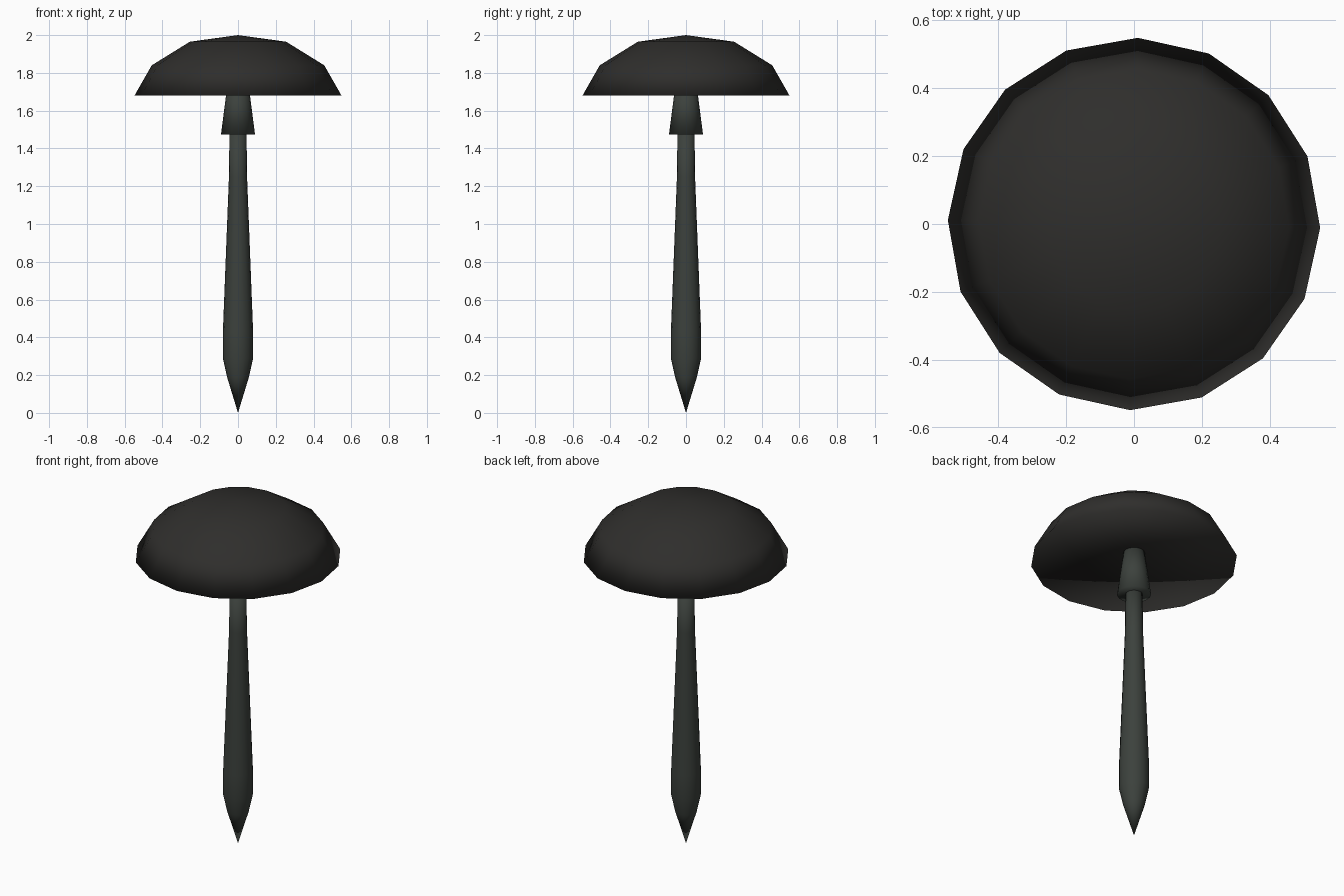
import bpy, bmesh, math

if "Cube" in bpy.data.objects:
    bpy.data.objects.remove(bpy.data.objects["Cube"])


def material(name, rgb):
    m = bpy.data.materials.new(name)
    m.diffuse_color = (*rgb, 1)
    m.use_nodes = True
    m.node_tree.nodes["Principled BSDF"].inputs["Base Color"].default_value = m.diffuse_color
    return m


def lathe(name, profile, sides, mat, turn=0.0):
    """Spin (radius, z) points around z; radius 0 becomes a single pole vertex."""
    bm = bmesh.new()
    rings = []
    for r, z in profile:
        n = 1 if r == 0 else sides
        rings.append([bm.verts.new((r * math.cos(turn + math.tau * i / sides),
                                    r * math.sin(turn + math.tau * i / sides), z))
                      for i in range(n)])
    for a, b in zip(rings, rings[1:]):
        for i in range(sides):
            j = (i + 1) % sides
            quad = [a[i % len(a)], a[j % len(a)], b[j % len(b)], b[i % len(b)]]
            bm.faces.new(list(dict.fromkeys(quad)))
    bmesh.ops.recalc_face_normals(bm, faces=bm.faces)
    for f in bm.faces:
        f.smooth = True
    mesh = bpy.data.meshes.new(name)
    bm.to_mesh(mesh)
    bm.free()
    mesh.materials.append(mat)
    ob = bpy.data.objects.new(name, mesh)
    bpy.context.collection.objects.link(ob)
    return ob


cap_mat = material("dark_cap", (0.028, 0.027, 0.025))
shaft_mat = material("dark_green_grey", (0.045, 0.053, 0.046))

# Domed cap with a shallow hollow underside
lathe("cap", [(0, 2.0), (0.255, 1.965), (0.457, 1.84), (0.548, 1.68), (0, 1.735)],
      16, cap_mat, math.radians(-1.2))

# Flared collar under the cap
lathe("collar", [(0, 1.735), (0.057, 1.73), (0.09, 1.475), (0, 1.475)], 16, shaft_mat)

# Tapered shaft with pointed end
lathe("shaft", [(0, 1.5), (0.045, 1.5), (0.048, 1.25), (0.08, 0.43),
                (0.08, 0.29), (0.058, 0.19), (0, 0)], 16, shaft_mat)
